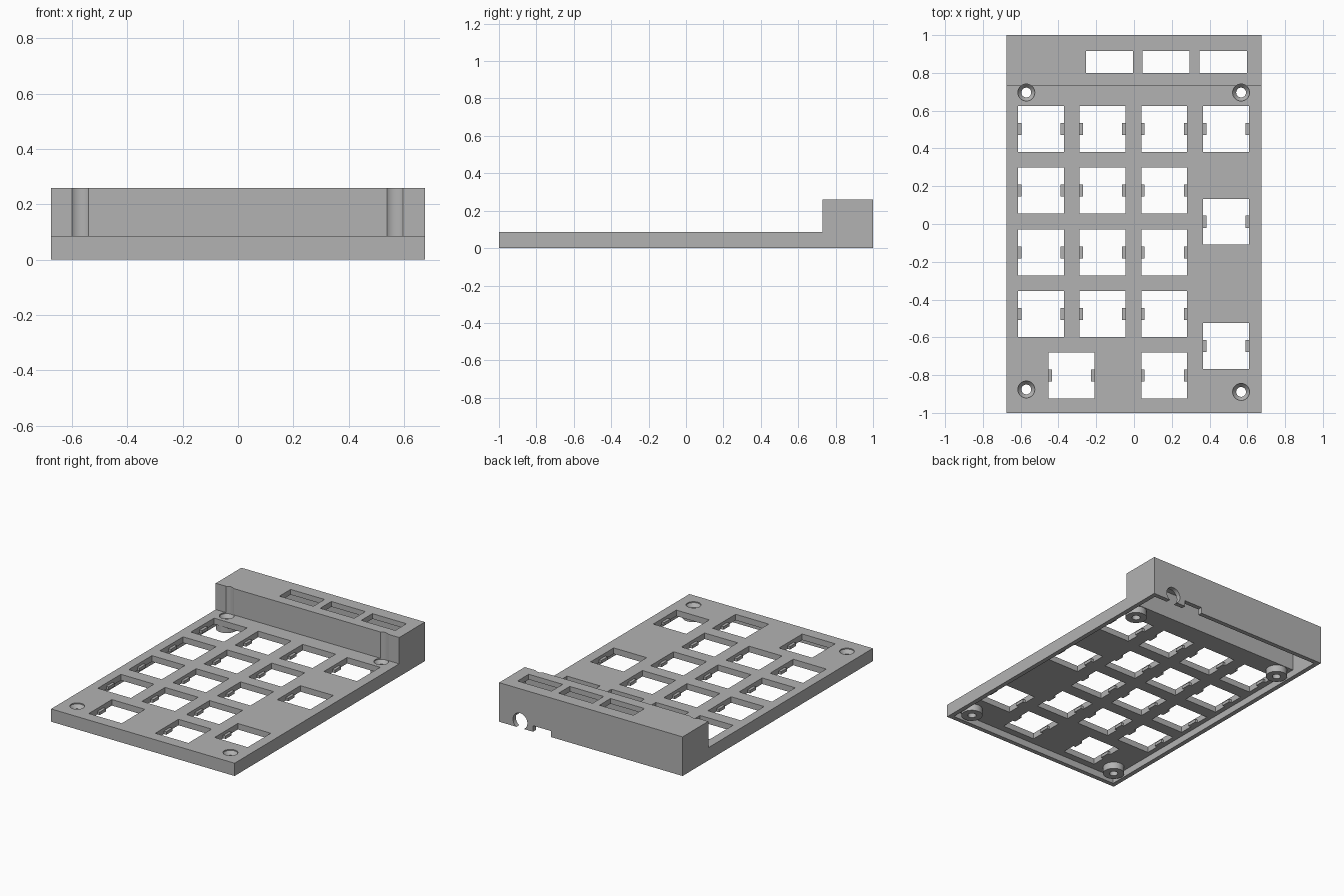
import bpy, bmesh, math
from mathutils import Matrix, Vector

cube = bpy.data.objects.get("Cube")
if cube:
    bpy.data.objects.remove(cube, do_unlink=True)

# Main dimensions
HALF_W, HALF_L = 0.675, 1.0
PLATE_TOP, PLATE_UNDER = 0.085, 0.045
BLOCK_TOP, BLOCK_Y = 0.26, 0.73
WALL = 0.03
HOLE = 0.243

grey = bpy.data.materials.new("plastic_grey")
grey.use_nodes = True
grey.diffuse_color = (0.45, 0.45, 0.45, 1)
grey.node_tree.nodes["Principled BSDF"].inputs["Base Color"].default_value = (0.45, 0.45, 0.45, 1)


def add_box(bm, x0, x1, y0, y1, z0, z1):
    m = Matrix.Translation(((x0 + x1) / 2, (y0 + y1) / 2, (z0 + z1) / 2))
    m = m @ Matrix.Diagonal((x1 - x0, y1 - y0, z1 - z0, 1))
    bmesh.ops.create_cube(bm, size=1, matrix=m)


def add_side_prism(bm, half_width, profile):
    """Extrude a (y, z) outline across the width."""
    face = bm.faces.new([bm.verts.new((-half_width, y, z)) for y, z in profile])
    ext = bmesh.ops.extrude_face_region(bm, geom=[face])["geom"]
    verts = [v for v in ext if isinstance(v, bmesh.types.BMVert)]
    bmesh.ops.translate(bm, verts=verts, vec=(2 * half_width, 0, 0))


def add_lathe(bm, x, y, profile, sides=32):
    """Stack rings of (radius, z) into a closed turned solid."""
    rings = []
    for r, z in profile:
        rings.append([bm.verts.new((x + r * math.cos(math.tau * i / sides),
                                    y + r * math.sin(math.tau * i / sides), z))
                      for i in range(sides)])
    for low, high in zip(rings, rings[1:]):
        for i in range(sides):
            j = (i + 1) % sides
            bm.faces.new((low[i], low[j], high[j], high[i]))
    bm.faces.new(rings[0][::-1])
    bm.faces.new(rings[-1])


def make_object(name, bm):
    bmesh.ops.recalc_face_normals(bm, faces=bm.faces)
    mesh = bpy.data.meshes.new(name)
    bm.to_mesh(mesh)
    bm.free()
    obj = bpy.data.objects.new(name, mesh)
    bpy.context.collection.objects.link(obj)
    mesh.materials.append(grey)
    return obj


def combine(target, bm, operation):
    """Apply a boolean with a temporary helper solid."""
    helper = make_object("helper", bm)
    helper.hide_render = True
    mod = target.modifiers.new("boolean", "BOOLEAN")
    mod.operation, mod.solver, mod.object = operation, "EXACT", helper
    bpy.context.view_layer.objects.active = target
    bpy.ops.object.modifier_apply(modifier=mod.name)
    bpy.data.objects.remove(helper, do_unlink=True)


# Case: low plate with a raised block along the back
bm = bmesh.new()
add_side_prism(bm, HALF_W, [(-HALF_L, 0), (HALF_L, 0), (HALF_L, BLOCK_TOP), (BLOCK_Y, BLOCK_TOP),
                            (BLOCK_Y, PLATE_TOP), (-HALF_L, PLATE_TOP)])
case = make_object("case", bm)

# Hollow underside
bm = bmesh.new()
inner, ceiling, step = HALF_L - WALL, BLOCK_TOP - 0.035, BLOCK_Y + 0.035
add_side_prism(bm, HALF_W - WALL, [(-inner, -0.1), (inner, -0.1), (inner, ceiling), (step, ceiling),
                                   (step, PLATE_UNDER), (-inner, PLATE_UNDER)])
combine(case, bm, "DIFFERENCE")

# Screw bosses
screws = [(-0.57, 0.696), (0.567, 0.696), (-0.57, -0.876), (0.567, -0.889)]
bm = bmesh.new()
for x, y in screws:
    add_lathe(bm, x, y, [(0.066, 0), (0.066, 0.06)])
combine(case, bm, "UNION")

# Countersunk screw holes, whose clearance also grooves the block
bm = bmesh.new()
for x, y in screws:
    add_lathe(bm, x, y, [(0.026, -0.1), (0.026, 0.055), (0.045, 0.078), (0.045, 0.4)])
combine(case, bm, "DIFFERENCE")

# Key openings
columns = [-0.492, -0.167, 0.16, 0.487]
rows = [0.503, 0.177, -0.15, -0.476]
keys = [(x, y) for x in columns[:3] for y in rows]
keys += [(columns[3], y) for y in (0.503, 0.012, -0.646)]
keys += [(-0.33, -0.802), (columns[2], -0.802)]
h = HOLE / 2
bm = bmesh.new()
for x, y in keys:
    add_box(bm, x - h, x + h, y - h, y + h, 0.01, 0.2)
combine(case, bm, "DIFFERENCE")

# Display windows in the block top
bm = bmesh.new()
for x in (-0.13, 0.17, 0.472):
    add_box(bm, x - 0.125, x + 0.125, 0.8, 0.917, 0.2, 0.4)
combine(case, bm, "DIFFERENCE")

# Cable notch and round port in the back wall
bm = bmesh.new()
add_box(bm, 0.293, 0.425, 0.95, 1.1, -0.1, 0.04)
spin = Matrix.Translation((0.52, 1.03, 0.045)) @ Matrix.Rotation(math.pi / 2, 4, "X")
bmesh.ops.create_cone(bm, cap_ends=True, segments=32, radius1=0.053, radius2=0.053,
                      depth=0.16, matrix=spin)
combine(case, bm, "DIFFERENCE")

# Small retaining clips on both sides of every key opening
bm = bmesh.new()
for x, y in keys:
    for side in (-1, 1):
        a, b = sorted((x + side * (h - 0.018), x + side * h))
        add_box(bm, a, b, y - 0.032, y + 0.032, PLATE_UNDER, 0.065)
make_object("key_clips", bm)

# Smooth the round walls, keep the edges crisp
bpy.ops.object.select_all(action="DESELECT")
case.select_set(True)
bpy.context.view_layer.objects.active = case
bpy.ops.object.shade_smooth_by_angle(angle=math.radians(30))
